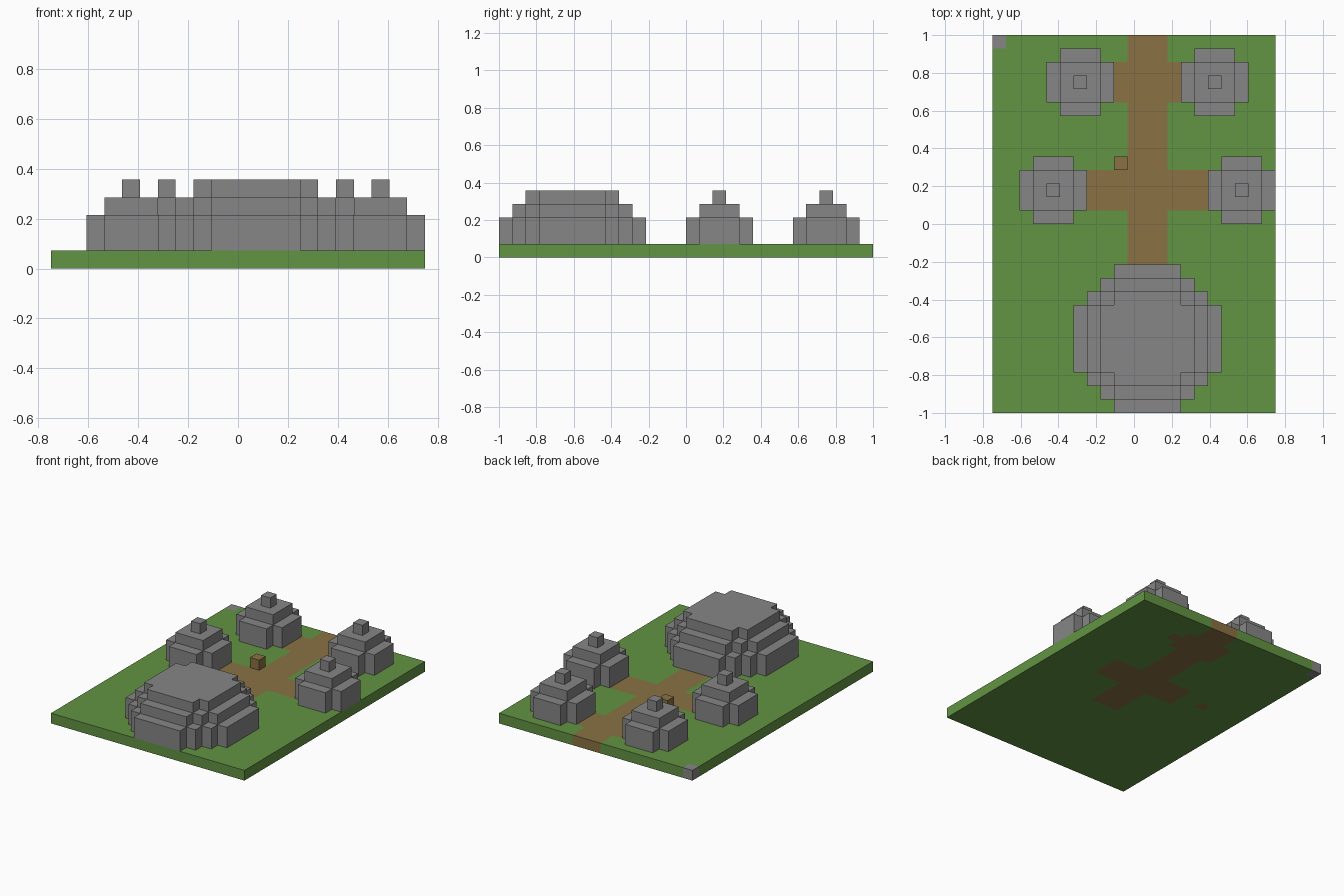
import bpy
import bmesh
from mathutils import Vector

cube = bpy.data.objects.get("Cube")
if cube:
    bpy.data.objects.remove(cube, do_unlink=True)

U = 1 / 14            # edge of one block
NX, NY = 21, 28       # ground size in blocks


def material(name, rgb):
    mat = bpy.data.materials.new(name)
    mat.use_nodes = True
    mat.diffuse_color = (*rgb, 1)
    bsdf = next(n for n in mat.node_tree.nodes if n.type == 'BSDF_PRINCIPLED')
    bsdf.inputs["Base Color"].default_value = (*rgb, 1)
    return mat


grass = material("grass_green", (0.122, 0.292, 0.055))
dirt = material("dirt_brown", (0.255, 0.164, 0.055))
stone = material("stone_grey", (0.238, 0.238, 0.238))

AXES = [Vector(a) for a in ((1, 0, 0), (0, 1, 0), (0, 0, 1))]


def blocks(name, cells, z, height, mats, paint=None):
    """One layer of blocks: outer faces only, coloured per cell or merged flat."""
    cells = set(cells)
    bm = bmesh.new()
    for i, j in cells:
        centre = Vector((i + 0.5 - NX / 2, j + 0.5 - NY / 2, z + height / 2))
        for k in range(3):
            for sign in (1, -1):
                n = AXES[k] * sign
                if k < 2 and (i + int(n.x), j + int(n.y)) in cells:
                    continue
                a, b = AXES[(k + 1) % 3], AXES[(k + 2) % 3] * sign
                corners = (a + b, b - a, -a - b, a - b)
                verts = []
                for c in corners:
                    off = (n + c) / 2
                    off.z *= height
                    verts.append(bm.verts.new((centre + off) * U))
                face = bm.faces.new(verts)
                face.material_index = paint(i, j) if paint else 0
    bmesh.ops.remove_doubles(bm, verts=bm.verts, dist=0.001)
    if not paint:
        bmesh.ops.dissolve_limit(bm, angle_limit=0.01, verts=bm.verts, edges=bm.edges)
    bmesh.ops.recalc_face_normals(bm, faces=bm.faces)
    mesh = bpy.data.meshes.new(name)
    bm.to_mesh(mesh)
    bm.free()
    for m in mats:
        mesh.materials.append(m)
    obj = bpy.data.objects.new(name, mesh)
    bpy.context.collection.objects.link(obj)
    return obj


def disc(ci, cj, r, limit):
    """Blocky round footprint about a centre cell."""
    span = range(-r, r + 1)
    return [(ci + x, cj + y) for x in span for y in span if x * x + y * y <= limit]


# Ground slab with crossing paths, hut floors and a corner stone
def ground_colour(i, j):
    if (i, j) == (0, NY - 1):
        return 2
    main_path = 10 <= i < 13 and j >= 11
    front_cross = 7 <= i < 16 and 15 <= j < 18
    back_cross = 9 <= i < 14 and 23 <= j < 26
    floors = (i, j) in ((4, 16), (14, 24))
    return 1 if main_path or front_cross or back_cross or floors else 0


blocks("ground", [(i, j) for i in range(NX) for j in range(NY)], 0, 1,
       [grass, dirt, stone], ground_colour)

# Large round hall in three tiers
for part, r, limit, z, h in (("wall", 5, 30, 1, 2), ("eaves", 4, 20, 3, 1),
                             ("roof", 3, 13, 4, 1)):
    blocks("hall_" + part, disc(11, 5, r, limit), z, h, [stone])

# Four small huts in three tiers
for place, ci, cj in (("front_right", 4, 16), ("front_left", 18, 16),
                      ("back_right", 6, 24), ("back_left", 16, 24)):
    for part, r, limit, z, h in (("wall", 2, 5, 1, 2), ("roof", 1, 2, 3, 1),
                                 ("roof_cap", 0, 0, 4, 1)):
        blocks(f"{place}_hut_{part}", disc(ci, cj, r, limit), z, h, [stone])

# Small crate beside the crossroads
blocks("crate", [(9, 18)], 1, 1, [dirt])
